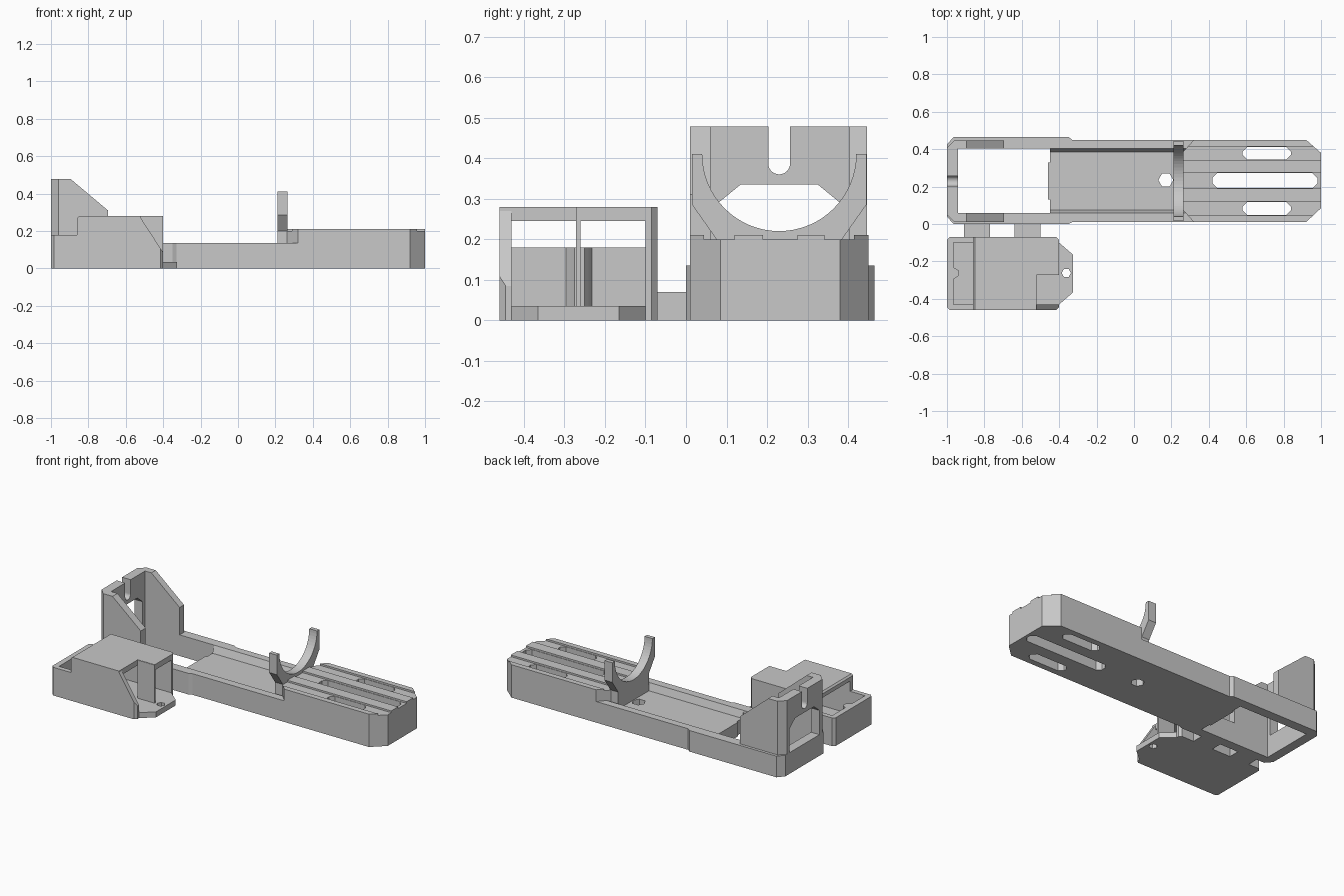
import bpy, bmesh, math
from mathutils import Vector

old = bpy.data.objects.get("Cube")
if old:
    bpy.data.objects.remove(old, do_unlink=True)

grey = bpy.data.materials.new("plain grey")
grey.use_nodes = True
grey.diffuse_color = (0.58, 0.58, 0.58, 1)
grey.node_tree.nodes["Principled BSDF"].inputs["Base Color"].default_value = (0.58, 0.58, 0.58, 1)


def prism(name, pts, axis, lo, hi):
    """Extrude a closed outline along an axis from lo to hi."""
    place = {"x": lambda p, t: (t, p[0], p[1]),
             "y": lambda p, t: (p[0], t, p[1]),
             "z": lambda p, t: (p[0], p[1], t)}[axis]
    bm = bmesh.new()
    face = bm.faces.new([bm.verts.new(place(p, lo)) for p in pts])
    out = bmesh.ops.extrude_face_region(bm, geom=[face])
    moved = [g for g in out["geom"] if isinstance(g, bmesh.types.BMVert)]
    step = Vector(place((0, 0), hi - lo))
    bmesh.ops.translate(bm, vec=step, verts=moved)
    bmesh.ops.recalc_face_normals(bm, faces=bm.faces)
    mesh = bpy.data.meshes.new(name)
    bm.to_mesh(mesh)
    bm.free()
    mesh.materials.append(grey)
    obj = bpy.data.objects.new(name, mesh)
    bpy.context.collection.objects.link(obj)
    return obj


def rect(a, b, c, d):
    return [(a, c), (b, c), (b, d), (a, d)]


def box(name, x0, x1, y0, y1, z0, z1):
    return prism(name, rect(x0, x1, y0, y1), "z", z0, z1)


def circle(cx, cy, r, n):
    return [(cx + r * math.cos(math.tau * i / n), cy + r * math.sin(math.tau * i / n)) for i in range(n)]


def slot(x0, x1, y0, y1, c=0.025):
    return [(x0 + c, y0), (x1 - c, y0), (x1, y0 + c), (x1, y1 - c),
            (x1 - c, y1), (x0 + c, y1), (x0, y1 - c), (x0, y0 + c)]


def cut(obj, *cutters):
    """Subtract each cutter, then remove it."""
    bpy.context.view_layer.objects.active = obj
    for c in cutters:
        mod = obj.modifiers.new("cut", "BOOLEAN")
        mod.operation, mod.solver, mod.object = "DIFFERENCE", "EXACT", c
        bpy.ops.object.modifier_apply(modifier=mod.name)
        bpy.data.objects.remove(c, do_unlink=True)


MID = 0.23   # centre line of the long body
RIM = 0.135  # height of the low walls

# Rear frame with a through opening
frame = prism("rear_frame", [(-1, 0.04), (-0.965, 0), (-0.35, 0), (-0.33, 0.01), (-0.33, 0.45),
                             (-0.35, 0.465), (-0.965, 0.465), (-1, 0.425)], "z", 0, RIM)
cut(frame, box("opening", -0.94, -0.2, 0.06, 0.403, -0.1, 0.3))

# Middle tray: channel section with sloped inner sides
tray = prism("tray", [(0.01, 0), (0.45, 0), (0.45, RIM), (0.403, RIM), (0.385, 0.09),
                      (0.075, 0.09), (0.06, RIM), (0.01, RIM)], "x", -0.45, 0.34)
cut(tray, prism("hex_hole", circle(0.17, MID + 0.005, 0.04, 6), "z", -0.1, 0.3),
    box("trim_low", -0.5, -0.34, -0.1, 0.06, -0.1, 0.3),
    box("trim_high", -0.5, -0.34, 0.403, 0.6, -0.1, 0.3))
box("tray_lip", -0.46, -0.44, 0.13, 0.33, 0, 0.09)

# Front block: base plus chamfered deck, with grooves and through slots
block = prism("front_block", [(0.32, 0.01), (0.92, 0.01), (1, 0.085), (1, 0.38), (0.92, 0.45),
                              (0.32, 0.45), (0.262, 0.385), (0.262, 0.075)], "z", 0, 0.21)
grooves = [(0.045, 0.12, 0.58, 0.84), (0.19, 0.275, 0.42, 0.98), (0.342, 0.415, 0.58, 0.84)]
for y0, y1, x0, x1 in grooves:
    cut(block, box("groove", 0.2, 1.1, y0, y1, 0.199, 0.3),
        prism("slot", slot(x0, x1, y0 + 0.003, y1 - 0.003), "z", -0.1, 0.3))

# Curved cradle standing at the end of the tray
arc = [(MID + 0.19 * math.cos(a), 0.41 - 0.19 * math.sin(a))
       for a in (math.pi * (1 - i / 32) for i in range(33))]
cradle = prism("cradle", arc + [(0.445, 0.41), (0.445, 0.285), (0.385, 0.2), (0.385, 0.08),
                                (0.075, 0.08), (0.075, 0.2), (0.015, 0.285), (0.015, 0.41)],
               "x", 0.21, 0.265)

# Rear tower: two sloped cheeks and an end plate with notch and window
tower = prism("rear_tower", [(-1, 0.05), (-0.96, 0.01), (-0.695, 0.01), (-0.695, 0.447),
                             (-0.96, 0.447), (-1, 0.407)], "z", RIM, 0.478)
notch = [(MID + 0.027 * math.cos(a), 0.387 - 0.027 * math.sin(a))
         for a in (math.pi * (1 - i / 16) for i in range(17))]
cut(tower, box("inside", -0.94, -0.5, 0.06, 0.403, 0, 0.6),
    prism("slope", [(-0.895, 0.478), (-0.695, 0.31), (-0.6, 0.31), (-0.6, 0.6), (-0.895, 0.6)],
          "y", -0.1, 0.6),
    prism("notch", notch + [(MID + 0.027, 0.6), (MID - 0.027, 0.6)], "x", -1.1, -0.8),
    prism("window", [(0.08, 0.1), (0.38, 0.1), (0.38, 0.29), (0.325, 0.335),
                     (0.135, 0.335), (0.08, 0.29)], "x", -1.1, -0.8))

# Bridges between the body and the side box
for x0, x1 in ((-0.91, -0.77), (-0.64, -0.5)):
    box("bridge", x0, x1, -0.09, 0.02, 0, 0.07)

# Side box: stepped shell, open at the low end and at the tab end
shell = prism("side_box", [(-1, 0), (-0.4, 0), (-0.4, 0.28), (-0.85, 0.28), (-0.86, 0.27),
                           (-0.86, 0.18), (-1, 0.18)], "y", -0.46, -0.07)
cut(shell, box("hollow", -0.965, -0.2, -0.43, -0.1, 0.035, 0.245),
    box("low_opening", -0.965, -0.861, -0.43, -0.1, 0.1, 0.4),
    box("roof_cut", -0.52, -0.2, -0.43, -0.27, 0.1, 0.4),
    prism("diagonal", [(-0.52, 0.4), (-0.52, 0.27), (-0.4, 0.085), (-0.3, 0.085), (-0.3, 0.4)],
          "y", -0.6, -0.4))
for y in (-0.46, -0.07):
    s = 1 if y < -0.2 else -1
    for x, d in ((-1, 0.015), (-0.4, -0.015)):
        cut(shell, prism("corner", [(x - d, y + s * 0.03), (x - d, y - s * 0.015),
                                    (x + 2 * d, y - s * 0.015)], "z", -0.1, 0.4))

# Tab plate with screw hole, inner rib and end posts
tab = prism("tab", [(-0.41, -0.43), (-0.4, -0.43), (-0.325, -0.365), (-0.325, -0.165),
                    (-0.4, -0.1), (-0.41, -0.1)], "z", 0, 0.035)
cut(tab, prism("screw_hole", circle(-0.362, -0.262, 0.025, 6), "z", -0.1, 0.1))
box("inner_rib", -0.52, -0.4, -0.272, -0.26, 0.03, 0.278)
prism("end_post", [(-0.97, -0.3), (-0.95, -0.285), (-0.935, -0.275), (-0.935, -0.25),
                   (-0.95, -0.24), (-0.97, -0.23)], "z", 0.03, 0.18)
